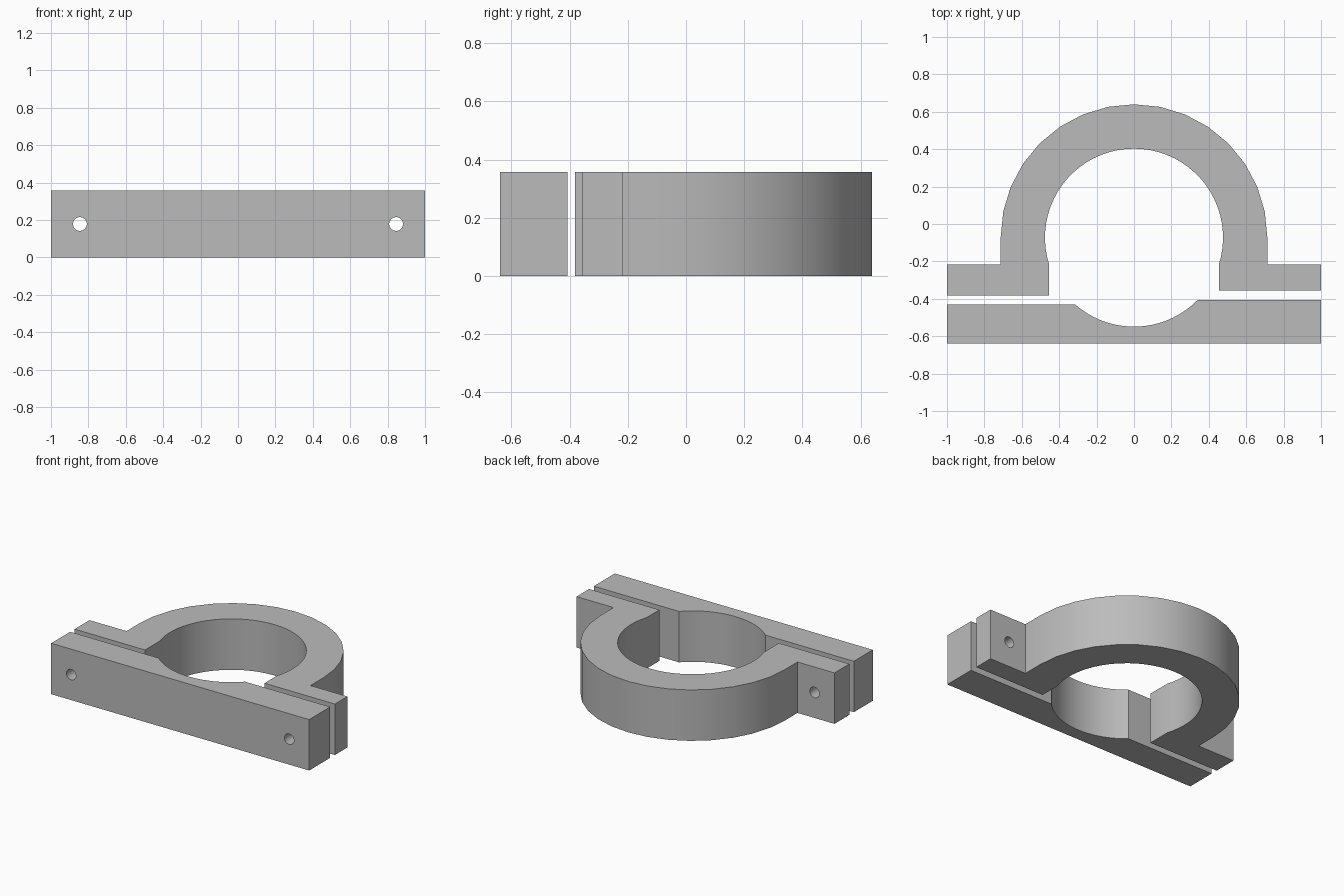
import bpy, bmesh
from math import sin, cos, radians, degrees, asin, pi

if "Cube" in bpy.data.objects:
    bpy.data.objects.remove(bpy.data.objects["Cube"])

HEIGHT, CENTRE_Y = 0.357, -0.073
OUTER, BORE = 0.713, 0.476
EAR_BACK, FRONT = -0.216, -0.64
BOLT_X, BOLT_R = 0.845, 0.037

grey = bpy.data.materials.new("plain grey")
grey.use_nodes = True
grey.diffuse_color = (0.5, 0.5, 0.5, 1)
grey.node_tree.nodes["Principled BSDF"].inputs["Base Color"].default_value = (0.5, 0.5, 0.5, 1)


def arc(radius, start, end, steps):
    """Points along an arc about the clamp axis, angles in degrees."""
    angles = [radians(start + (end - start) * i / steps) for i in range(steps + 1)]
    return [(radius * cos(a), CENTRE_Y + radius * sin(a)) for a in angles]


def bore_angle(y):
    """Angle at which the bore meets a line of constant y on the +x side."""
    return degrees(asin((y - CENTRE_Y) / BORE))


def extrude_profile(name, points):
    bm = bmesh.new()
    base = bm.faces.new([bm.verts.new((x, y, 0)) for x, y in points])
    top = bmesh.ops.extrude_face_region(bm, geom=[base], use_keep_orig=True)["geom"]
    bmesh.ops.translate(bm, vec=(0, 0, HEIGHT),
                        verts=[v for v in top if isinstance(v, bmesh.types.BMVert)])
    bmesh.ops.recalc_face_normals(bm, faces=bm.faces)
    mesh = bpy.data.meshes.new(name)
    bm.to_mesh(mesh)
    bm.free()
    mesh.materials.append(grey)
    obj = bpy.data.objects.new(name, mesh)
    bpy.context.collection.objects.link(obj)
    return obj


def drill_bolt_holes(obj):
    for side in (-1, 1):
        bpy.ops.mesh.primitive_cylinder_add(
            vertices=24, radius=BOLT_R, depth=2,
            location=(side * BOLT_X, 0, HEIGHT / 2), rotation=(pi / 2, 0, 0))
        cutter = bpy.context.object
        cutter.name = "bolt_hole_cutter"
        cutter.hide_render = True
        cutter.data.materials.append(grey)
        cut = obj.modifiers.new("bolt hole", "BOOLEAN")
        cut.operation, cut.solver, cut.object = "DIFFERENCE", "EXACT", cutter
        bpy.ops.object.select_all(action="DESELECT")
        obj.select_set(True)
        bpy.context.view_layer.objects.active = obj
        bpy.ops.object.modifier_apply(modifier=cut.name)
        bpy.data.objects.remove(cutter)
    bpy.ops.object.shade_smooth_by_angle(angle=radians(30))


# Arched half with a bolting ear on each side; the left ear is a little thinner
ear = bore_angle(EAR_BACK)
lip = BORE * cos(radians(ear))
arch = arc(OUTER, 0, 180, 16)
arch += [(-OUTER, EAR_BACK), (-1, EAR_BACK), (-1, -0.381), (-lip, -0.381)]
arch += arc(BORE, 180 - ear, ear, 40)
arch += [(lip, -0.355), (1, -0.355), (1, EAR_BACK), (OUTER, EAR_BACK)]
drill_bolt_holes(extrude_profile("clamp_arch", arch))

# Straight front bar with a shallow scoop that completes the bore
left_back, right_back = -0.407, -0.43
bar = [(-1, FRONT), (1, FRONT), (1, left_back)]
bar += arc(BORE, bore_angle(left_back), -180 - bore_angle(right_back), 18)
bar += [(-1, right_back)]
drill_bolt_holes(extrude_profile("clamp_bar", bar))
